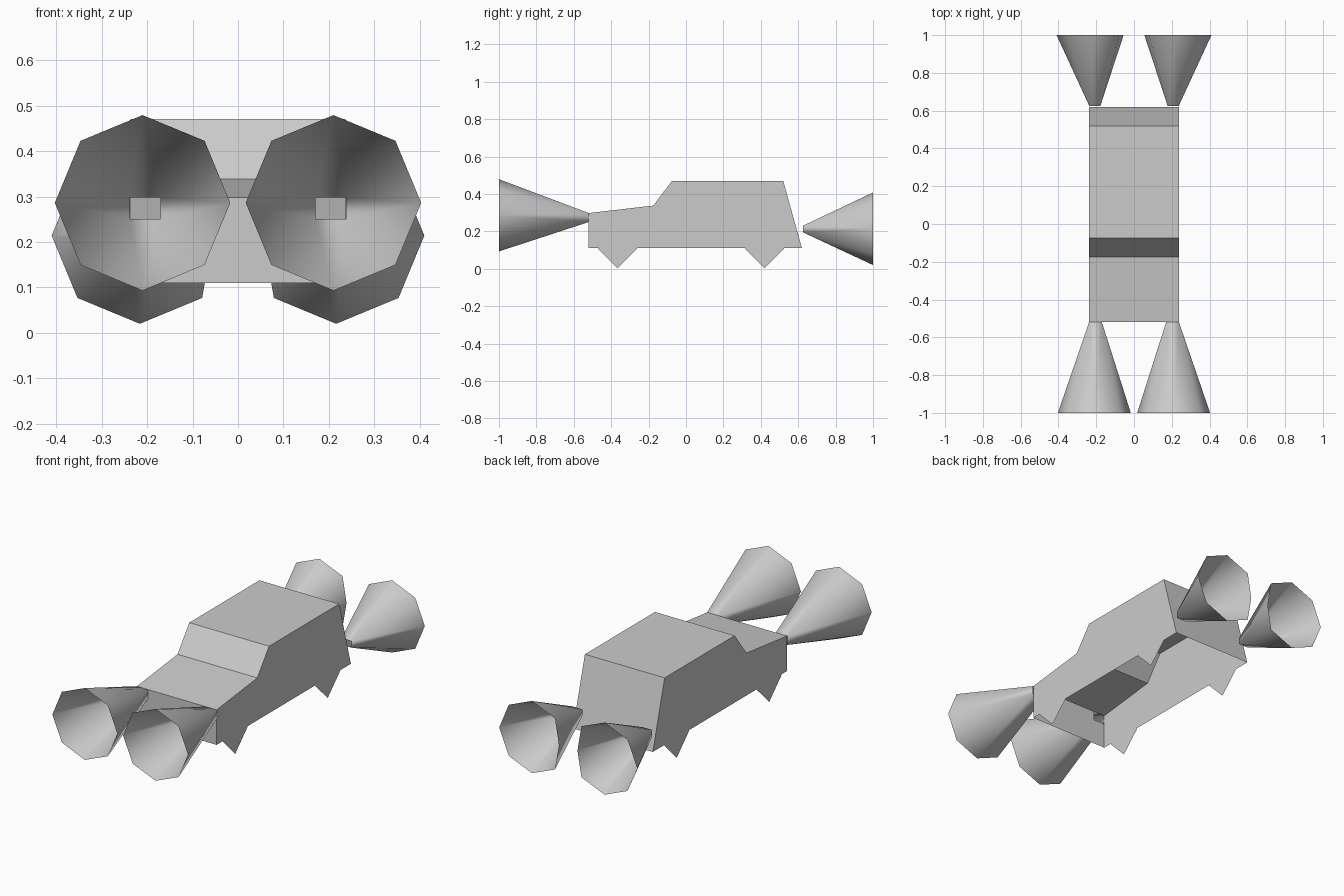
import bpy
import math

if "Cube" in bpy.data.objects:
    bpy.data.objects.remove(bpy.data.objects["Cube"])

W = 0.237  # half width of the body


def make(name, verts, faces, smooth=False):
    mesh = bpy.data.meshes.new(name)
    mesh.from_pydata(verts, [], faces)
    mesh.update()
    obj = bpy.data.objects.new(name, mesh)
    bpy.context.collection.objects.link(obj)
    if smooth:
        for p in mesh.polygons:
            p.use_smooth = True
    return obj


# car body: side profile (y, z) swept across x, open underneath
profile = [(-0.52, 0.11), (-0.52, 0.298), (-0.175, 0.338),
           (-0.075, 0.47), (0.52, 0.47), (0.62, 0.11)]
n = len(profile)
verts = [(x, y, z) for x in (-W, W) for y, z in profile]
faces = [list(range(n))[::-1], list(range(n, 2 * n))]
faces += [(i, i + 1, n + i + 1, n + i) for i in range(1, n - 1)]
# front panel with a headlight opening in each upper corner
panel = [(-W, 0.11), (W, 0.11), (W, 0.25), (0.17, 0.25), (0.17, 0.298),
         (-0.17, 0.298), (-0.17, 0.25), (-W, 0.25)]
faces.append(range(len(verts), len(verts) + len(panel)))
verts += [(x, -0.52, z) for x, z in panel]
make("car_body", verts, faces)


# light beam: rectangular lamp end widening to an eight-sided open end
def beam(name, side, y0, y1, lamp, cx, cz, r_in, r_out):
    x0, x1, z0, z1 = lamp
    verts = [(side * x, y0, z) for x, z in
             ((x1, z1), (x0, z1), (x0, z0), (x1, z0))]
    for i in range(8):
        a = i * math.pi / 4
        r = r_in if i == 4 else r_out
        verts.append((side * (cx + r * math.cos(a)), y1,
                      cz + r_out * math.sin(a)))
    faces = []
    for c in range(4):
        a, b, d = 4 + 2 * c, 5 + 2 * c, 4 + (2 * c + 2) % 8
        faces += [(c, a, b), (c, b, d), (c, d, (c + 1) % 4)]
    if side * (y1 - y0) > 0:
        faces = [f[::-1] for f in faces]
    make(name, verts, faces, smooth=True)


for side, label in ((-1, "left"), (1, "right")):
    beam(f"headlight_beam_{label}", side, -0.52, -1.0,
         (0.17, 0.238, 0.25, 0.298), 0.21, 0.286, 0.193, 0.193)
    beam(f"taillight_beam_{label}", side, 0.625, 1.0,
         (0.178, 0.237, 0.195, 0.23), 0.216, 0.214, 0.161, 0.194)

    # flat diamond wheels on the body sides
    for y, end in ((-0.365, "front"), (0.42, "back")):
        r, x, z = 0.105, side * (W + 0.002), 0.108
        ring = [(x, y + r, z), (x, y, z + r), (x, y - r, z), (x, y, z - r)]
        make(f"{end}_wheel_{label}", ring,
             [(0, 1, 2, 3) if side > 0 else (3, 2, 1, 0)])
